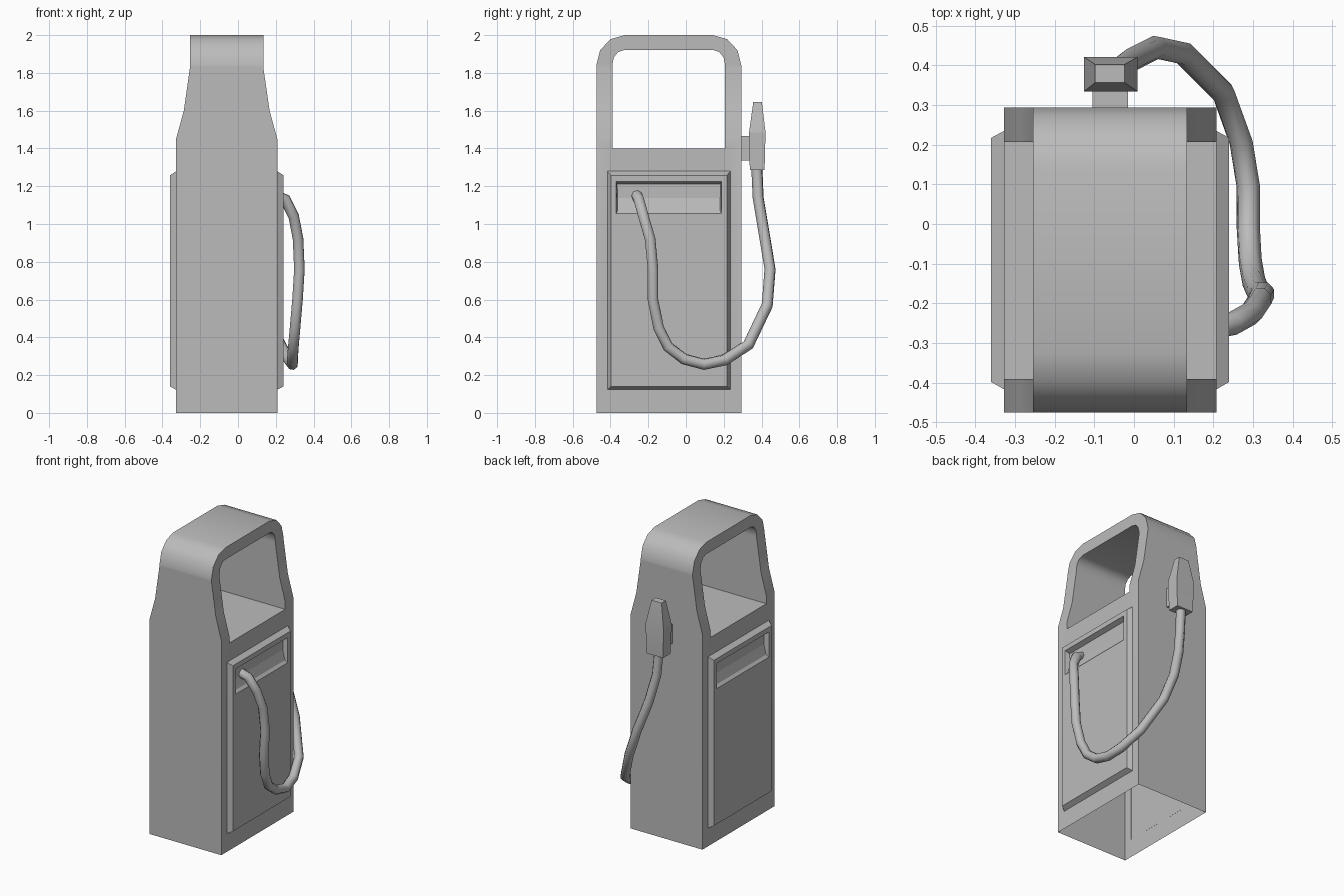
import bpy, bmesh
from math import radians, sin, cos
from mathutils import Vector

if "Cube" in bpy.data.objects:
    bpy.data.objects.remove(bpy.data.objects["Cube"])

CX = -0.06  # centre line of the cabinet

grey = bpy.data.materials.new("plain_grey")
grey.use_nodes = True
grey.diffuse_color = (0.5, 0.5, 0.5, 1)
grey.node_tree.nodes["Principled BSDF"].inputs["Base Color"].default_value = (0.5, 0.5, 0.5, 1)


def finish(bm, name, angle=35):
    """Turn a bmesh into a named object with the grey material."""
    bmesh.ops.recalc_face_normals(bm, faces=bm.faces)
    mesh = bpy.data.meshes.new(name)
    bm.to_mesh(mesh)
    bm.free()
    obj = bpy.data.objects.new(name, mesh)
    bpy.context.collection.objects.link(obj)
    mesh.materials.append(grey)
    bpy.ops.object.select_all(action='DESELECT')
    obj.select_set(True)
    bpy.context.view_layer.objects.active = obj
    bpy.ops.object.shade_smooth_by_angle(angle=radians(angle))
    return obj


def loft(bm, loops, cap_start=True, cap_end=True):
    """Join a list of four-point loops into a skin."""
    rings = [[bm.verts.new(p) for p in loop] for loop in loops]
    for a, b in zip(rings, rings[1:]):
        for i in range(4):
            j = (i + 1) % 4
            bm.faces.new((a[i], a[j], b[j], b[i]))
    if cap_start:
        bm.faces.new(rings[0])
    if cap_end:
        bm.faces.new(rings[-1])


def arch(y0, y1, z0, z1, ry, rz, steps):
    """Rectangle in the side plane with rounded top corners."""
    pts = [(y0, z0), (y1, z0)]
    for i in range(steps + 1):
        a = radians(90 * i / steps)
        pts.append((y1 - ry + ry * cos(a), z1 - rz + rz * sin(a)))
    for i in range(steps + 1):
        a = radians(90 * i / steps)
        pts.append((y0 + ry - ry * sin(a), z1 - rz + rz * cos(a)))
    return pts


# Cabinet: arched outline with a window, tapered towards the top, open below
KNEES = [(0, 0.268), (1.45, 0.268), (1.6, 0.227), (1.83, 0.194), (2.01, 0.194)]


def half_width(z):
    for (z0, w0), (z1, w1) in zip(KNEES, KNEES[1:]):
        if z <= z1:
            return w0 + (w1 - w0) * (z - z0) / (z1 - z0)
    return KNEES[-1][1]


bm = bmesh.new()
for outline in (arch(-0.475, 0.293, 0, 2, 0.15, 0.16, 3),
                arch(-0.39, 0.207, 1.4, 1.92, 0.06, 0.075, 3)):
    vs = [bm.verts.new((0, y, z)) for y, z in outline]
    for i, v in enumerate(vs):
        bm.edges.new((v, vs[(i + 1) % len(vs)]))
bmesh.ops.triangle_fill(bm, use_beauty=True, use_dissolve=False, edges=bm.edges[:])
for z, _ in KNEES[1:-1]:
    bmesh.ops.bisect_plane(bm, geom=bm.verts[:] + bm.edges[:] + bm.faces[:],
                           plane_co=(0, 0, z), plane_no=(0, 0, 1))
ext = bmesh.ops.extrude_face_region(bm, geom=bm.faces[:])
far = {g for g in ext["geom"] if isinstance(g, bmesh.types.BMVert)}
for v in bm.verts:
    v.co.x = CX + half_width(v.co.z) * (1 if v in far else -1)
bmesh.ops.recalc_face_normals(bm, faces=bm.faces)
base = [f for f in bm.faces if all(v.co.z < 0.001 for v in f.verts)]
bmesh.ops.delete(bm, geom=base, context='FACES')
finish(bm, "cabinet")


# Side panels: bevelled plate with a sloping display recess
def rect(side, y0, y1, z0, z1, x_low, x_high):
    return [(CX + side * x, y, z) for x, y, z in
            ((x_low, y0, z0), (x_low, y1, z0), (x_high, y1, z1), (x_high, y0, z1))]


for side, name in ((1, "left_panel"), (-1, "right_panel")):
    bm = bmesh.new()
    loft(bm, [rect(side, -0.417, 0.235, 0.122, 1.28, 0.267, 0.267),
              rect(side, -0.398, 0.217, 0.14, 1.258, 0.3, 0.3),
              rect(side, -0.37, 0.188, 1.055, 1.225, 0.3, 0.3),
              rect(side, -0.362, 0.18, 1.072, 1.205, 0.285, 0.25)], cap_start=False)
    finish(bm, name, 25)


# Nozzle holder and nozzle on the back
def slab(x0, x1, y0, y1, z):
    return [(x0, y0, z), (x1, y0, z), (x1, y1, z), (x0, y1, z)]


bm = bmesh.new()
loft(bm, [slab(-0.105, -0.015, 0.285, 0.345, z) for z in (1.335, 1.465)])
finish(bm, "nozzle_holder")

bm = bmesh.new()
loft(bm, [slab(-0.12, 0.003, 0.338, 0.416, 1.285),
          slab(-0.126, 0.009, 0.334, 0.421, 1.485),
          slab(-0.098, -0.024, 0.356, 0.402, 1.645)])
finish(bm, "nozzle", 10)

# Hose: tube from the left display round to the nozzle
path = [(0.2, -0.26, 1.15), (0.25, -0.25, 1.13), (0.295, -0.225, 1.04),
        (0.318, -0.19, 0.92), (0.325, -0.175, 0.76), (0.315, -0.175, 0.6),
        (0.302, -0.145, 0.45), (0.293, -0.095, 0.35), (0.288, -0.01, 0.285),
        (0.288, 0.095, 0.257), (0.27, 0.205, 0.28), (0.225, 0.33, 0.36),
        (0.125, 0.43, 0.57), (0.055, 0.445, 0.76), (-0.01, 0.412, 0.96),
        (-0.048, 0.382, 1.14), (-0.06, 0.375, 1.3)]
SIDES, RADIUS = 8, 0.03
bm = bmesh.new()
pts = [Vector(p) for p in path]
normal = Vector((0, 0, 1))
rings = []
for i, p in enumerate(pts):
    before, after = pts[max(i - 1, 0)], pts[min(i + 1, len(pts) - 1)]
    tangent = (after - before).normalized()
    normal = (normal - tangent * normal.dot(tangent)).normalized()
    across = tangent.cross(normal)
    rings.append([bm.verts.new(p + RADIUS * (normal * cos(a) + across * sin(a)))
                  for a in (radians(360 * k / SIDES) for k in range(SIDES))])
for a, b in zip(rings, rings[1:]):
    for k in range(SIDES):
        j = (k + 1) % SIDES
        bm.faces.new((a[k], a[j], b[j], b[k]))
for ring in (rings[0], rings[-1]):
    bm.faces.new(ring)
finish(bm, "hose", 60)
